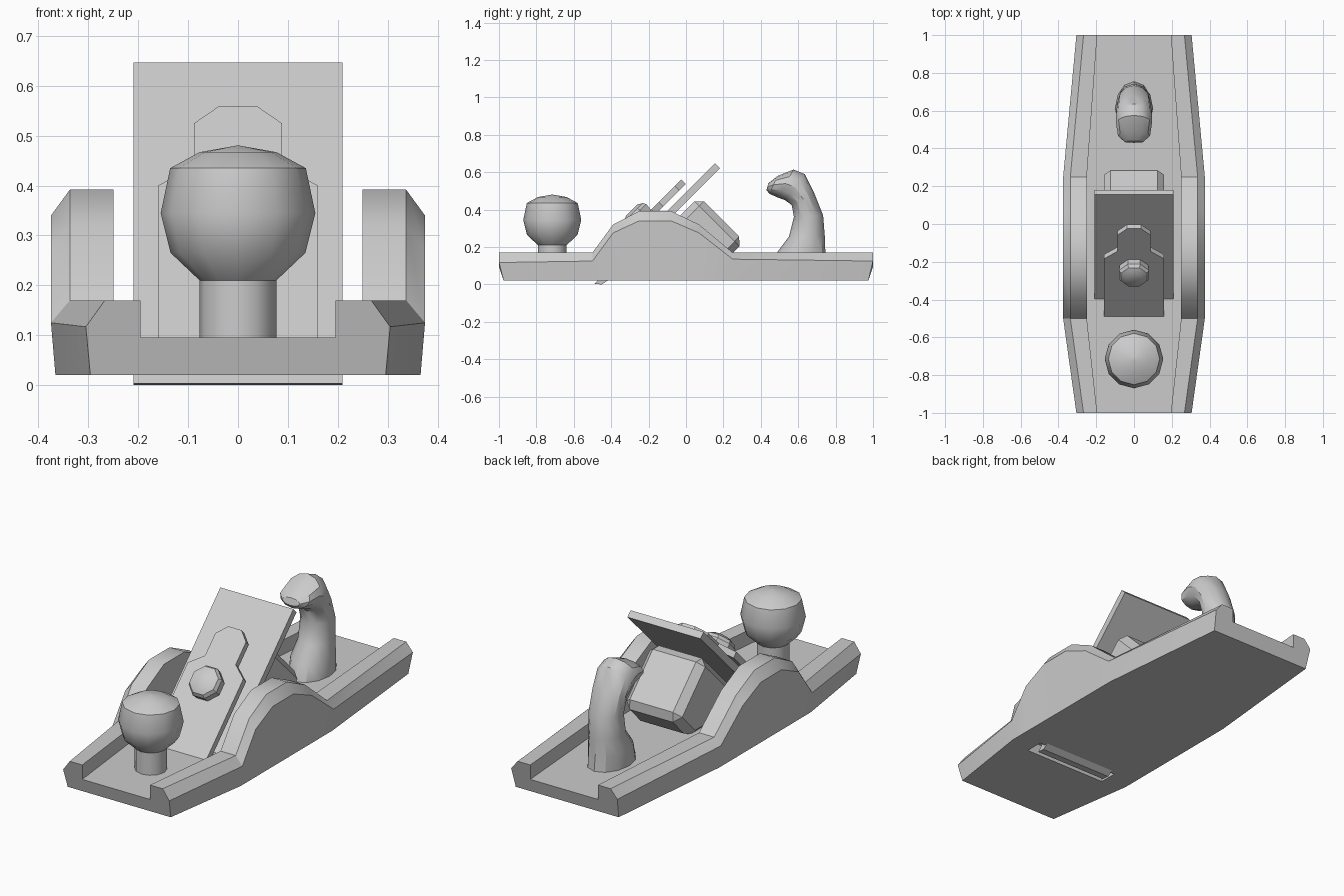
import bpy, bmesh, math
from mathutils import Vector

if "Cube" in bpy.data.objects:
    bpy.data.objects.remove(bpy.data.objects["Cube"])


def make(name, bm, smooth=True):
    bmesh.ops.recalc_face_normals(bm, faces=bm.faces)
    me = bpy.data.meshes.new(name)
    bm.to_mesh(me)
    bm.free()
    ob = bpy.data.objects.new(name, me)
    bpy.context.collection.objects.link(ob)
    if smooth:
        bpy.ops.object.select_all(action='DESELECT')
        ob.select_set(True)
        bpy.context.view_layer.objects.active = ob
        bpy.ops.object.shade_smooth_by_angle(angle=math.radians(32))
    return ob


def loft(name, rings, smooth=True):
    """Skin closed rings of points and cap both ends."""
    bm = bmesh.new()
    vs = [[bm.verts.new(p) for p in r] for r in rings]
    n = len(vs[0])
    for a, b in zip(vs, vs[1:]):
        for i in range(n):
            j = (i + 1) % n
            bm.faces.new((a[i], a[j], b[j], b[i]))
    bm.faces.new(vs[0])
    bm.faces.new(vs[-1])
    return make(name, bm, smooth)


def extrude_x(name, prof, w):
    """Side profile (y, z) extruded to half width w."""
    return loft(name, [[(x, y, z) for y, z in prof] for x in (-w, w)], False)


# Body: sole with raised, chamfered side walls (y, outer x, inner x, top z, chamfer z)
stations = [(-1, .305, .195, .17, .117), (-.5, .375, .25, .17, .125),
            (-.39, .375, .25, .32, .275), (-.25, .375, .25, .392, .34),
            (-.08, .375, .25, .392, .34), (.07, .375, .25, .32, .275),
            (.25, .375, .25, .17, .135), (1, .305, .195, .17, .125)]
rings = []
for y, xo, xi, zt, zc in stations:
    half = [(xo - .009, .02), (xo, zc), (xo - .038, zt), (xi, zt), (xi, .095)]
    sec = half + [(-x, z) for x, z in reversed(half)]
    rings.append([(x, y * (.975 if z == .02 and abs(y) == 1 else 1), z) for x, z in sec])
body = loft("body", rings)

# Mouth slot on the underside
cutter = extrude_x("mouth_cutter", [(-.535, -.05), (-.44, -.05), (-.44, .08), (-.535, .08)], .24)
cutter.hide_render = True
cutter.hide_viewport = True
cut = body.modifiers.new("mouth", 'BOOLEAN')
cut.object = cutter
cut.operation = 'DIFFERENCE'
cut.solver = 'EXACT'

# Blade, bedded at 45 degrees
extrude_x("blade", [(-.49, .003), (-.45, 0), (-.42, .02), (.181, .621), (.155, .647)], .21)

# Lever cap plate, outline given as (x, z) on the slanted plane z = y + offset
half = [(.16, .085), (.16, .40), (.088, .44), (.088, .525), (.037, .56)]
outline = half + [(-x, z) for x, z in reversed(half)]
loft("lever_cap", [[(x, z - .585 + d, z - d) for x, z in outline] for d in (0, .023)], False)

# Cap screw head, perpendicular to the cap
axis = Vector((0, -1, 1)).normalized()
side = Vector((0, 1, 1)).normalized()
base = Vector((0, -.24, .345))
rings = []
for r, h in [(.08, -.01), (.086, .04), (.075, .058), (.045, .073)]:
    rings.append([base + axis * h + Vector((1, 0, 0)) * r * math.cos(a) + side * r * math.sin(a)
                  for a in [(i + .5) * math.tau / 8 for i in range(8)]])
loft("cap_screw", rings)

# Bedding block behind the blade, with bevelled edges
frog = extrude_x("bedding_block", [(.07, .47), (.31, .23), (.17, .085), (-.315, .085)], .16)
bev = frog.modifiers.new("bevel", 'BEVEL')
bev.width = .036
bev.segments = 1
bev.limit_method = 'ANGLE'

# Front knob, turned profile
profile = [(.077, .09), (.077, .21), (.135, .265), (.155, .345), (.136, .435), (.077, .467), (.004, .48)]
loft("front_knob", [[(r * math.cos(a), -.715 + r * math.sin(a), z)
                     for a in [i * math.tau / 12 for i in range(12)]] for r, z in profile])

# Rear handle: oval sections between front and back outline points, with half width
sections = [((.465, .09), (.755, .09), .1), ((.49, .175), (.745, .175), .1),
            ((.55, .255), (.742, .26), .085), ((.577, .36), (.733, .37), .085),
            ((.565, .425), (.685, .49), .09), ((.53, .45), (.635, .59), .095),
            ((.49, .465), (.575, .614), .095), ((.445, .485), (.49, .58), .085),
            ((.43, .505), (.44, .54), .05)]
rings = []
for f, b, w in sections:
    f, b = Vector((0, *f)), Vector((0, *b))
    mid, arm = (f + b) / 2, (b - f) / 2
    rings.append([mid + arm * math.cos(a) + Vector((w * math.sin(a), 0, 0))
                  for a in [i * math.tau / 12 for i in range(12)]])
loft("rear_handle", rings)
